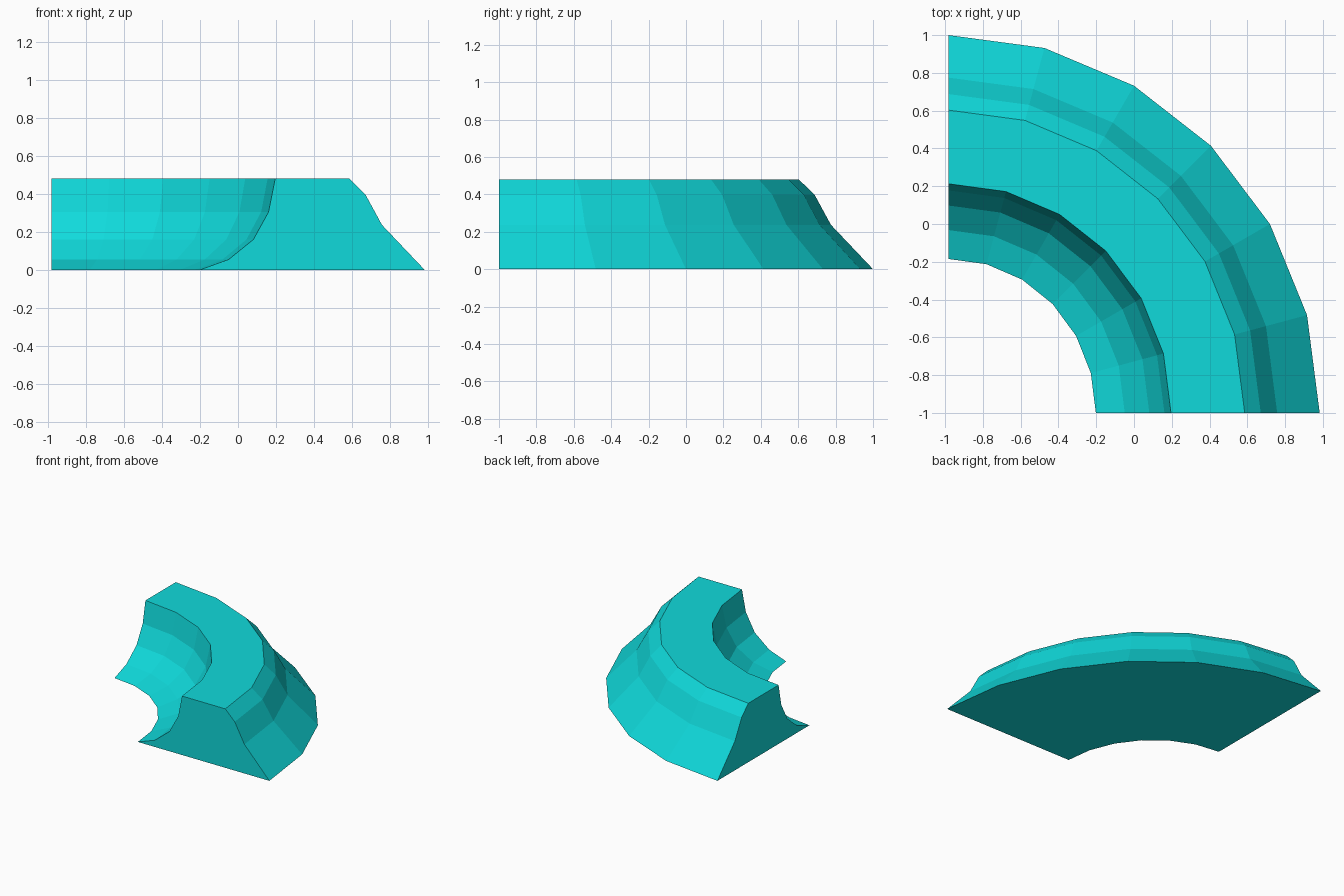
import bpy, bmesh
from math import sin, cos, pi

cube = bpy.data.objects.get("Cube")
if cube:
    bpy.data.objects.remove(cube, do_unlink=True)

# Flat turquoise for the whole piece
turquoise = bpy.data.materials.new("turquoise")
turquoise.use_nodes = True
color = (0.005, 0.70, 0.71, 1)
turquoise.diffuse_color = color
turquoise.node_tree.nodes["Principled BSDF"].inputs["Base Color"].default_value = color

# Cross-section: radius and height, concave inner wall to sloped outer wall
PROFILE = [(0.815, 0), (0.968, 0.055), (1.098, 0.16), (1.178, 0.305), (1.213, 0.48),
           (1.603, 0.48), (1.688, 0.397), (1.775, 0.237), (2, 0)]
CENTRE_X, CENTRE_Y = -0.983, -1
SQUASH = 0.034      # the bend is slightly narrower in x
STEPS = 6

# Sweep the cross-section through a quarter turn
bm = bmesh.new()
rings = []
for step in range(STEPS + 1):
    a = step / STEPS * pi / 2
    rings.append([bm.verts.new((CENTRE_X + (r - SQUASH) * sin(a), CENTRE_Y + r * cos(a), z))
                  for r, z in PROFILE])

count = len(PROFILE)
for a, b in zip(rings, rings[1:]):
    for i in range(count):
        j = (i + 1) % count
        bm.faces.new((a[i], a[j], b[j], b[i]))

# Flat end caps
bm.faces.new(rings[0])
bm.faces.new(rings[-1])
bmesh.ops.recalc_face_normals(bm, faces=bm.faces)

mesh = bpy.data.meshes.new("curved_corner_block")
bm.to_mesh(mesh)
bm.free()
mesh.materials.append(turquoise)
block = bpy.data.objects.new("curved_corner_block", mesh)
bpy.context.collection.objects.link(block)
